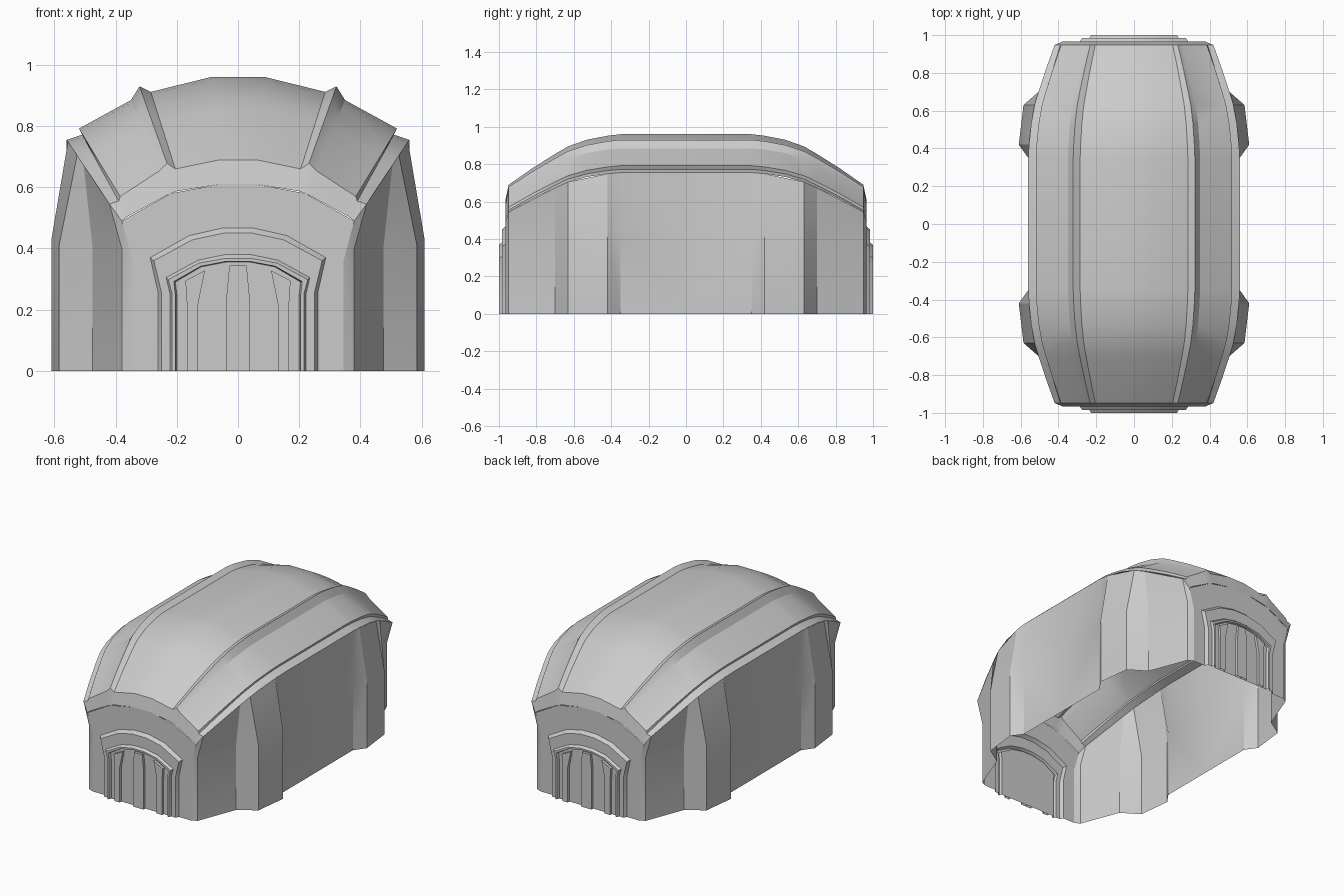
import bpy, bmesh
from mathutils import Vector

if "Cube" in bpy.data.objects:
    bpy.data.objects.remove(bpy.data.objects["Cube"])


def finish(name, bm, angle=0.45):
    """Turn one quarter (x>0, y<0) into an object mirrored on both axes."""
    bmesh.ops.remove_doubles(bm, verts=bm.verts, dist=1e-5)
    bmesh.ops.dissolve_degenerate(bm, edges=bm.edges, dist=1e-5)
    bm.normal_update()
    me = bpy.data.meshes.new(name)
    bm.to_mesh(me)
    bm.free()
    ob = bpy.data.objects.new(name, me)
    bpy.context.collection.objects.link(ob)
    mod = ob.modifiers.new("Mirror", 'MIRROR')
    mod.use_axis = (True, True, False)
    mod.merge_threshold = 0.0005
    bpy.ops.object.select_all(action='DESELECT')
    bpy.context.view_layer.objects.active = ob
    ob.select_set(True)
    bpy.ops.object.modifier_apply(modifier="Mirror")
    bpy.ops.object.shade_smooth_by_angle(angle=angle)
    return ob


def loft(name, rows):
    """Skin a list of equally long point rows, facing outwards."""
    bm = bmesh.new()
    vs = [[bm.verts.new(p) for p in row] for row in rows]
    for a, b in zip(vs, vs[1:]):
        for i in range(len(a) - 1):
            bm.faces.new((a[i], a[i + 1], b[i + 1], b[i]))
    bm.normal_update()
    c = Vector((0, 0, 0.2))
    if sum(f.normal.dot(f.calc_center_median() - c) * f.calc_area() for f in bm.faces) < 0:
        bmesh.ops.reverse_faces(bm, faces=bm.faces)
    return finish(name, bm)


def at_y(points, y):
    return [(x, y, z) for x, z in points]


def lerp(a, b, t):
    return a + (b - a) * t


# Roof: middle section blends into a smaller, lower end section, then a fascia
mid = [(0, .96), (.09, .96), (.285, .912), (.322, .93), (.35, .885),
       (.52, .792), (.51, .772), (.56, .755)]
end = [(0, .69), (.06, .69), (.205, .66), (.232, .678), (.255, .655),
       (.385, .57), (.39, .555), (.42, .545)]
fascia = [(0, .61), (.06, .61), (.2, .587), (.22, .58), (.24, .57),
          (.36, .505), (.37, .498), (.38, .49)]
stations = [(0, 0), (.35, 0), (.42, .03), (.53, .11), (.63, .24),
            (.70, .39), (.82, .67), (.948, 1)]
rows = [[(lerp(a[0], b[0], t), -y, lerp(a[1], b[1], t)) for a, b in zip(mid, end)]
        for y, t in stations]
rows.append(at_y(fascia, -.965))
loft("roof", rows)

# Side walls with the swelling buttresses: (y, base x, shoulder z, top x, top z)
wall = [(0, .56, .42, .56, .755), (.35, .56, .42, .56, .755),
        (.42, .61, .43, .556, .749), (.63, .585, .41, .526, .705),
        (.70, .475, .40, .505, .673), (.948, .38, .40, .42, .545),
        (.965, .345, .36, .38, .49)]
loft("side_walls", [[(x, -y, 0), (x, -y, zs), (xt, -y, zt)]
                    for y, x, zs, xt, zt in wall])

# End walls: stepped rings from wall outline to arch frame to door recess
rings = [
    (.965, [(.345, 0), (.345, .36), (.38, .49), (.22, .58), (.06, .61)]),
    (.965, [(.262, 0), (.262, .26), (.287, .37), (.16, .442), (.05, .467)]),
    (.985, [(.25, 0), (.25, .255), (.275, .36), (.15, .428), (.048, .45)]),
    (.985, [(.222, 0), (.222, .25), (.235, .305), (.13, .362), (.042, .38)]),
    (1.0, [(.215, 0), (.215, .25), (.228, .298), (.128, .352), (.04, .368)]),
    (1.0, [(.205, 0), (.205, .25), (.21, .292), (.122, .342), (.038, .358)]),
    (.983, [(.2, 0), (.2, .25), (.205, .29), (.12, .34), (.036, .356)]),
]
rows = [at_y(p + [(0, p[-1][1])], -y) for y, p in rings]
rows.append([(0, y, z) for x, y, z in rows[-1]])
loft("end_walls_and_arches", rows)


# Door bars: tapered raised strips, open at the ground
def bar(name, outline):
    bm = bmesh.new()
    front = [bm.verts.new(p) for p in at_y(outline, -1.0)]
    back = [bm.verts.new(p) for p in at_y(outline, -.983)]
    bm.faces.new(front)
    for i in range(len(outline) - 1):
        bm.faces.new((front[i + 1], front[i], back[i], back[i + 1]))
    return finish(name, bm)


bar("centre_door_bars", [(0, 0), (.037, 0), (.037, .25), (.028, .345), (0, .345)][1:]
    + [(0, 0)]).name = "centre_door_bars"
bar("side_door_bars", [(.167, 0), (.167, .22), (.172, .295), (.108, .328),
                       (.13, .22), (.13, 0)])
